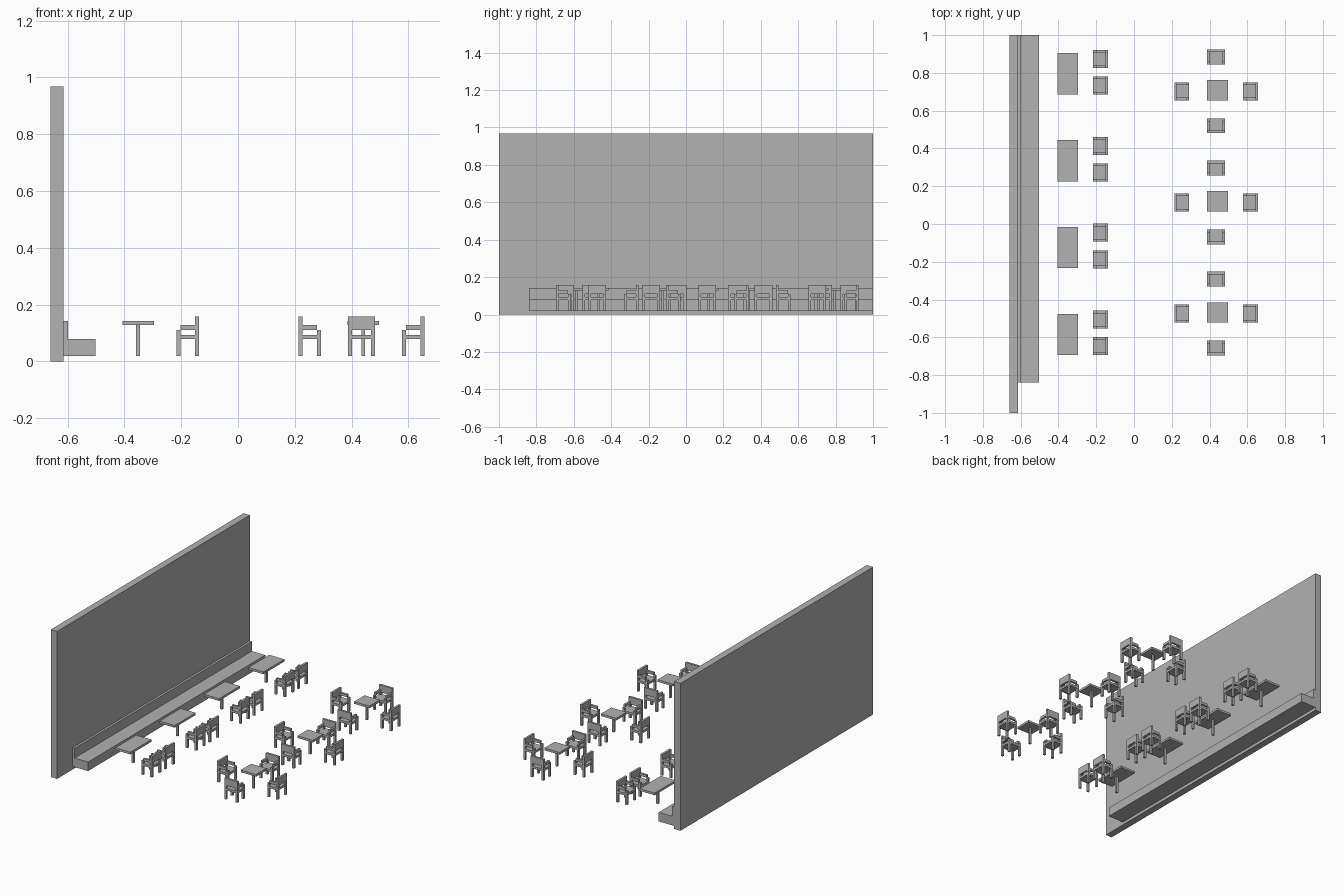
import bpy, bmesh, math
from mathutils import Matrix, Vector

if "Cube" in bpy.data.objects:
    bpy.data.objects.remove(bpy.data.objects["Cube"])

grey = bpy.data.materials.new("plain grey")
grey.diffuse_color = (0.445, 0.445, 0.445, 1)
grey.use_nodes = True
grey.node_tree.nodes["Principled BSDF"].inputs["Base Color"].default_value = grey.diffuse_color

FLOOR = 0.0195   # level the furniture stands on
T = 0.014        # thickness of legs and rails


def mesh_of_boxes(name, boxes):
    """One mesh from (x0, x1, y0, y1, z0, z1) boxes."""
    bm = bmesh.new()
    for x0, x1, y0, y1, z0, z1 in boxes:
        m = Matrix.LocRotScale(
            Vector(((x0 + x1) / 2, (y0 + y1) / 2, (z0 + z1) / 2)), None,
            Vector((x1 - x0, y1 - y0, z1 - z0)))
        bmesh.ops.create_cube(bm, size=1, matrix=m)
    me = bpy.data.meshes.new(name)
    bm.to_mesh(me)
    bm.free()
    me.materials.append(grey)
    return me


def place(name, mesh, x=0, y=0, angle=0):
    ob = bpy.data.objects.new(name, mesh)
    ob.location = (x, y, 0)
    ob.rotation_euler.z = math.radians(angle)
    bpy.context.collection.objects.link(ob)


# Wall and the long bench in front of it
place("wall", mesh_of_boxes("wall", [(-0.66, -0.614, -1, 1, 0, 0.968)]))
place("bench_seat", mesh_of_boxes("bench_seat", [(-0.599, -0.502, -0.839, 1, FLOOR, 0.079)]))
place("bench_back", mesh_of_boxes("bench_back", [(-0.614, -0.599, -0.839, 1, FLOOR, 0.143)]))

# Chair parts: back towards +x, front towards -x
D, W = 0.0393, 0.0475    # half depth, half width
front_legs, back_posts, arms = [], [], []
for y0, y1 in ((-W, -W + T), (W - T, W)):
    front_legs.append((-D, -D + T, y0, y1, FLOOR, 0.111))
    back_posts.append((D - T, D, y0, y1, FLOOR, 0.111))
    arms.append((-D + T, D - T, y0, y1, 0.111, 0.128))
chair_parts = {
    "front_legs": front_legs,
    "back_posts": back_posts,
    "armrests": arms,
    "seat": [(-D + T, D - T, -W, W, 0.079, 0.094),
             (-D, -D + T, -W + T, W - T, 0.079, 0.094),
             (D - T, D, -W + T, W - T, 0.079, 0.094)],
    "backrest": [(D - T, D, -W, W, 0.111, 0.158)],
}
chair_meshes = {n: mesh_of_boxes("chair_" + n, b) for n, b in chair_parts.items()}


def chair(x, y, angle):
    for n, me in chair_meshes.items():
        place("chair_" + n, me, x, y, angle)


# Table parts
def top_mesh(hx, hy):
    return mesh_of_boxes("table_top", [(-hx, hx, -hy, hy, 0.1285, 0.143)])


long_top = top_mesh(0.0548, 0.109)
square_top = top_mesh(0.0555, 0.0535)
table_leg = mesh_of_boxes("table_leg", [(-T / 2, T / 2, -T / 2, T / 2, FLOOR, 0.1285)])

# Four long tables along the bench, two chairs each
for i in range(4):
    y = 0.795 - 0.46 * i
    place("long_table_top", long_top, -0.351, y)
    place("long_table_leg", table_leg, -0.352, y)
    for s in (-1, 1):
        chair(-0.177, y + 0.0085 + s * 0.0705, 0)

# Three square tables, four chairs each
for y in (0.702, 0.114, -0.474):
    place("square_table_top", square_top, 0.441, y + 0.006)
    place("square_table_leg", table_leg, 0.441, y + 0.006)
    for a in range(0, 360, 90):
        r = math.radians(a)
        chair(0.435 + 0.182 * math.cos(r), y + 0.182 * math.sin(r), a)
